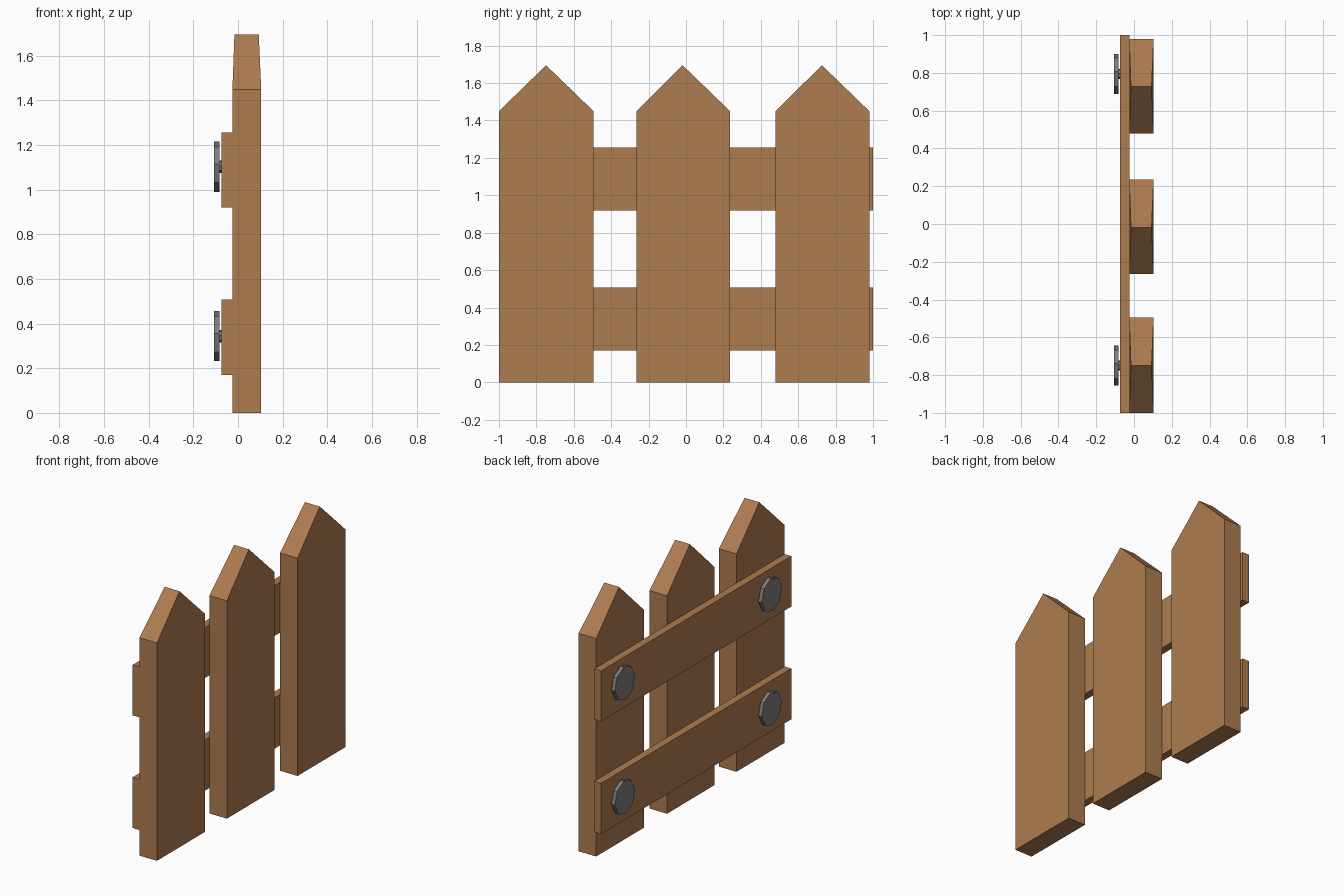
import bpy, bmesh, math

if "Cube" in bpy.data.objects:
    bpy.data.objects.remove(bpy.data.objects["Cube"])


def material(name, rgb):
    m = bpy.data.materials.new(name)
    m.diffuse_color = (*rgb, 1)
    m.use_nodes = True
    m.node_tree.nodes["Principled BSDF"].inputs["Base Color"].default_value = m.diffuse_color
    return m


WOOD = material("brown wood", (0.42, 0.20, 0.08))
IRON = material("dark iron", (0.21, 0.20, 0.205))


def loft(name, near, far, mat):
    """Solid between two matching outlines."""
    bm = bmesh.new()
    a = [bm.verts.new(p) for p in near]
    b = [bm.verts.new(p) for p in far]
    bm.faces.new(a)
    bm.faces.new(b)
    n = len(a)
    for i in range(n):
        j = (i + 1) % n
        bm.faces.new((a[i], a[j], b[j], b[i]))
    bmesh.ops.recalc_face_normals(bm, faces=bm.faces[:])
    mesh = bpy.data.meshes.new(name)
    bm.to_mesh(mesh)
    bm.free()
    mesh.materials.append(mat)
    ob = bpy.data.objects.new(name, mesh)
    bpy.context.collection.objects.link(ob)
    return ob


def picket(i, y0, y1, peak):
    # pointed board, slightly thinner at the peak
    prof = [(y0, 0), (y1, 0), (y1, 1.45), (peak, 1.695), (y0, 1.45)]
    back = [(-0.016 if z > 1.5 else -0.025, y, z) for y, z in prof]
    front = [(0.093 if z > 1.5 else 0.104, y, z) for y, z in prof]
    loft(f"picket_{i}", back, front, WOOD)


def rail(name, z0, z1):
    prof = [(-1, z0), (1, z0), (1, z1), (-1, z1)]
    loft(name, [(-0.075, y, z) for y, z in prof],
         [(-0.024, y, z) for y, z in prof], WOOD)


def disc(name, y, z, r, x0, x1):
    # slightly turned octagon facing along x
    ring = [math.radians(6 + 45 * k) for k in range(8)]
    pts = [(y + 0.94 * r * math.sin(t), z + r * math.cos(t)) for t in ring]
    loft(name, [(x0, *p) for p in pts], [(x1, *p) for p in pts], IRON)


# Pickets
for i, (y0, y1, peak) in enumerate([(-1.0, -0.495, -0.748),
                                    (-0.265, 0.235, -0.018),
                                    (0.478, 0.98, 0.727)]):
    picket(i + 1, y0, y1, peak)

# Rails
rail("lower_rail", 0.17, 0.508)
rail("upper_rail", 0.92, 1.256)

# Bolts: wide head on a short shank
for row, z in (("lower", 0.344), ("upper", 1.103)):
    for side, y in (("left", -0.75), ("right", 0.795)):
        disc(f"{row}_{side}_bolt_head", y, z, 0.113, -0.107, -0.082)
        disc(f"{row}_{side}_bolt_shank", y, z, 0.028, -0.084, -0.07)
